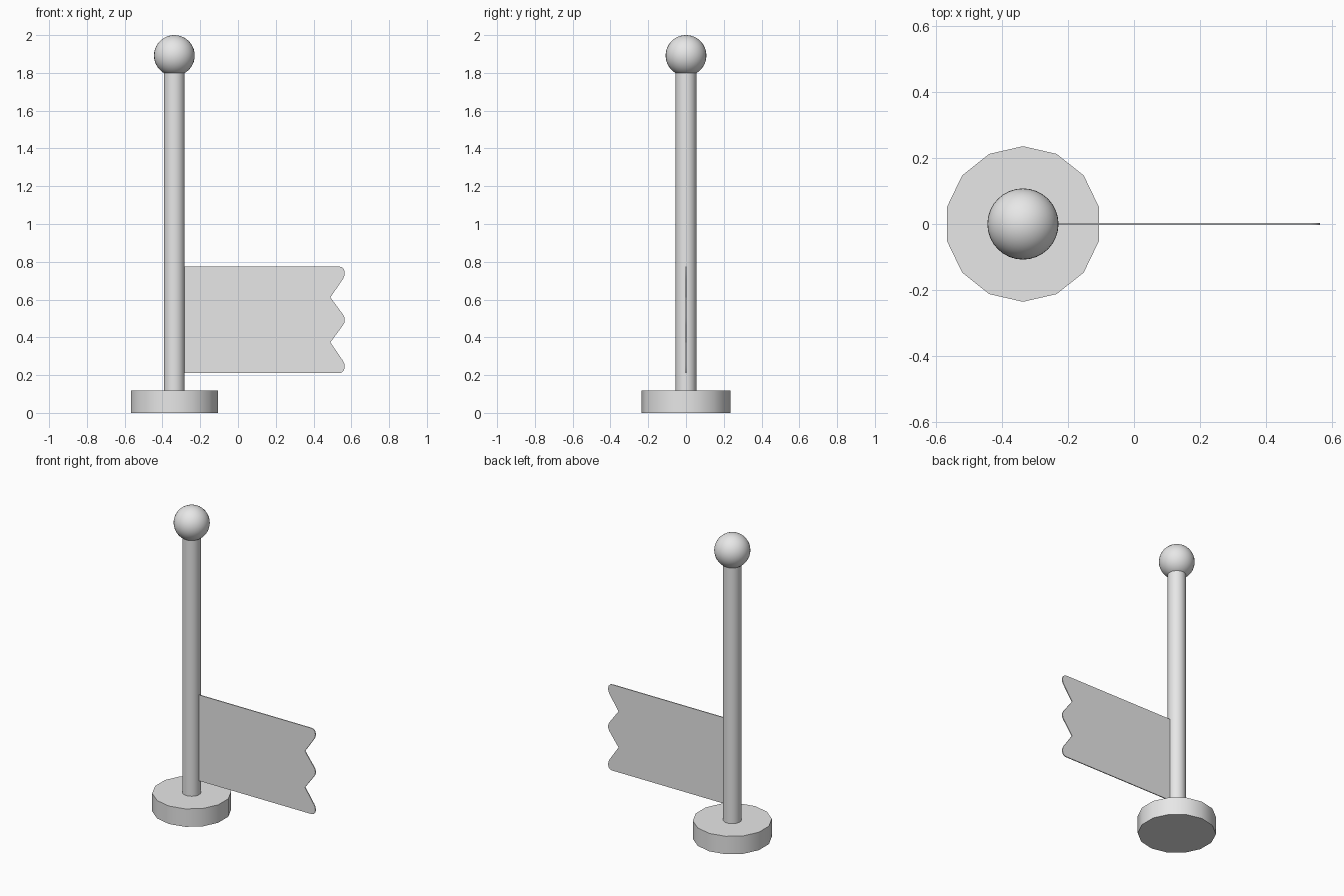
import bpy, bmesh, math

if "Cube" in bpy.data.objects:
    bpy.data.objects.remove(bpy.data.objects["Cube"])

PX = -0.337  # pole axis

grey = bpy.data.materials.new("plain grey")
grey.diffuse_color = (0.8, 0.8, 0.8, 1)
grey.use_nodes = True
grey.node_tree.nodes["Principled BSDF"].inputs["Base Color"].default_value = grey.diffuse_color


def finish(name):
    ob = bpy.context.object
    ob.name = name
    ob.data.materials.append(grey)
    bpy.ops.object.shade_smooth_by_angle(angle=math.radians(35))
    return ob


def cylinder(name, sides, radius, z0, z1, turn=0):
    bpy.ops.mesh.primitive_cylinder_add(
        vertices=sides, radius=radius, depth=z1 - z0,
        location=(PX, 0, (z0 + z1) / 2), rotation=(0, 0, turn))
    return finish(name)


# Fourteen-sided foot, round pole and ball finial
cylinder("base", 14, 0.236, 0, 0.118)
cylinder("pole", 32, 0.055, 0.11, 1.81)
bpy.ops.mesh.primitive_uv_sphere_add(
    segments=32, ring_count=20, radius=0.108, location=(PX, 0, 1.892))
finish("finial")

# Flag: upper half of the outline, mirrored about its middle height
MID = 0.4925
half = [(0.565, 0.0), (0.563, 0.015), (0.556, 0.028), (0.489, 0.119),
        (0.556, 0.217), (0.563, 0.233), (0.565, 0.25), (0.561, 0.268),
        (0.55, 0.279), (0.535, 0.2825), (-0.29, 0.2825)]
outline = half + [(x, -z) for x, z in reversed(half[1:])]

bm = bmesh.new()
front = bm.faces.new([bm.verts.new((x, -0.003, MID + z)) for x, z in outline])
ext = bmesh.ops.extrude_face_region(bm, geom=[front])
for v in ext["geom"]:
    if isinstance(v, bmesh.types.BMVert):
        v.co.y = 0.003
bmesh.ops.recalc_face_normals(bm, faces=bm.faces)
mesh = bpy.data.meshes.new("flag")
bm.to_mesh(mesh)
bm.free()
flag = bpy.data.objects.new("flag", mesh)
bpy.context.collection.objects.link(flag)
bpy.ops.object.select_all(action='DESELECT')
flag.select_set(True)
bpy.context.view_layer.objects.active = flag
finish("flag")
